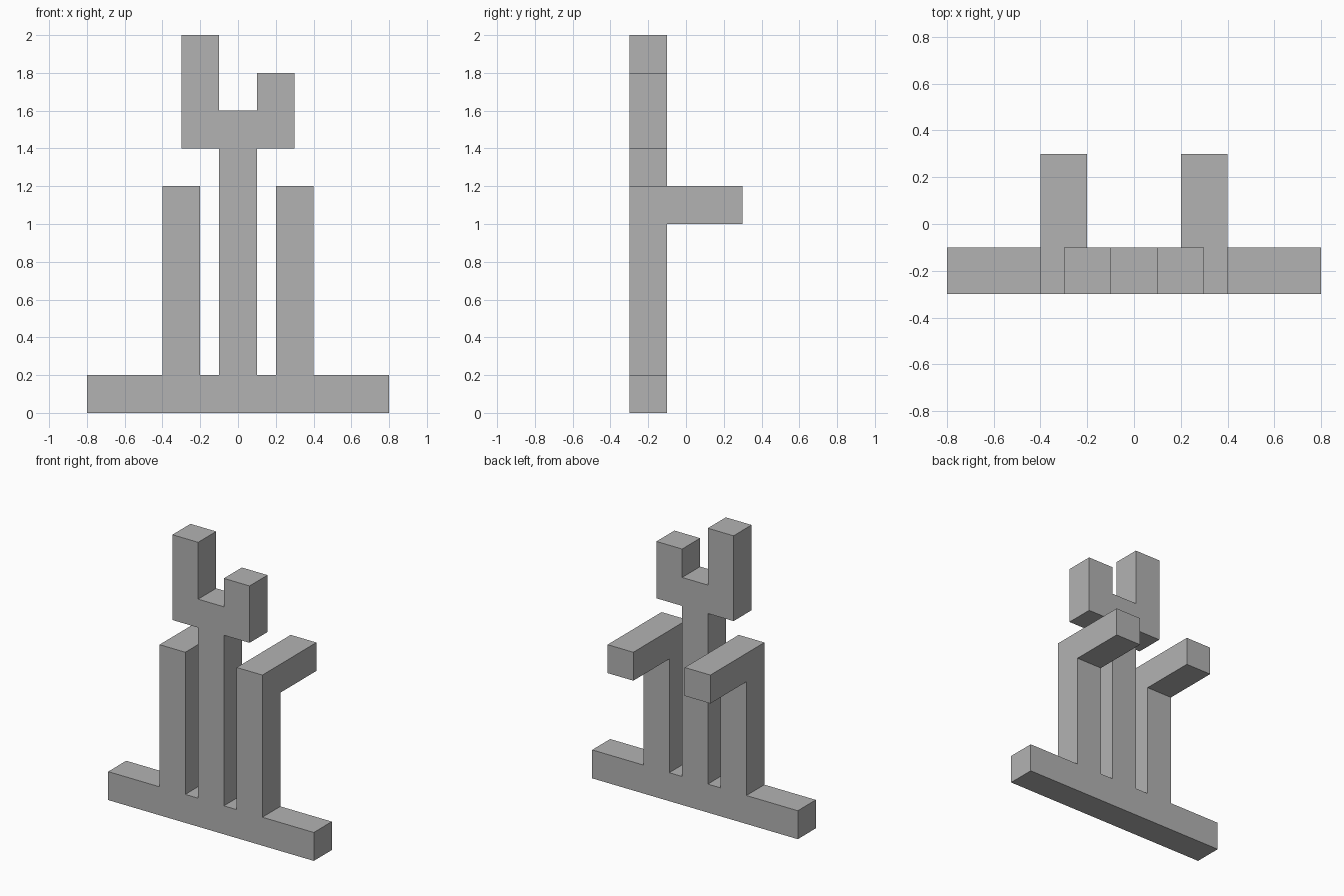
import bpy
import bmesh
from mathutils import Vector

cube = bpy.data.objects.get("Cube")
if cube:
    bpy.data.objects.remove(cube, do_unlink=True)

grey = bpy.data.materials.new("plain_grey")
grey.use_nodes = True
colour = (0.45, 0.45, 0.45, 1)
grey.diffuse_color = colour
grey.node_tree.nodes["Principled BSDF"].inputs["Base Color"].default_value = colour

T = 0.2               # thickness of every bar
FRONT, BACK = -0.3, 0.3
BASE_TOP = T


def extrude_profile(name, points, direction, open_bottom=False):
    """Extrude a closed outline into a solid; optionally drop the face resting on the base."""
    bm = bmesh.new()
    face = bm.faces.new([bm.verts.new(p) for p in points])
    out = bmesh.ops.extrude_face_region(bm, geom=[face], use_keep_orig=True)
    moved = [g for g in out["geom"] if isinstance(g, bmesh.types.BMVert)]
    bmesh.ops.translate(bm, verts=moved, vec=Vector(direction))
    bmesh.ops.recalc_face_normals(bm, faces=bm.faces)
    if open_bottom:
        hidden = [f for f in bm.faces
                  if all(abs(v.co.z - BASE_TOP) < 1e-4 for v in f.verts)]
        bmesh.ops.delete(bm, geom=hidden, context="FACES")
    mesh = bpy.data.meshes.new(name)
    bm.to_mesh(mesh)
    bm.free()
    mesh.materials.append(grey)
    obj = bpy.data.objects.new(name, mesh)
    bpy.context.collection.objects.link(obj)
    return obj


def front_outline(points):
    return [(x, FRONT, z) for x, z in points]


# Long floor bar
extrude_profile("base_bar", front_outline(
    [(-0.8, 0), (0.8, 0), (0.8, BASE_TOP), (-0.8, BASE_TOP)]), (0, T, 0))

# Central trunk with an uneven fork: tall prong on the right, short on the left
extrude_profile("forked_trunk", front_outline(
    [(-0.1, BASE_TOP), (0.1, BASE_TOP), (0.1, 1.4), (0.3, 1.4),
     (0.3, 1.8), (0.1, 1.8), (0.1, 1.6), (-0.1, 1.6),
     (-0.1, 2), (-0.3, 2), (-0.3, 1.4), (-0.1, 1.4)]), (0, T, 0), True)

# Side posts with arms reaching backwards
post = [(FRONT, BASE_TOP), (FRONT + T, BASE_TOP), (FRONT + T, 1),
        (BACK, 1), (BACK, 1.2), (FRONT, 1.2)]
for side, sign in (("left", 1), ("right", -1)):
    extrude_profile(side + "_post_and_arm",
                    [(sign * 0.2, y, z) for y, z in post],
                    (sign * T, 0, 0), True)
